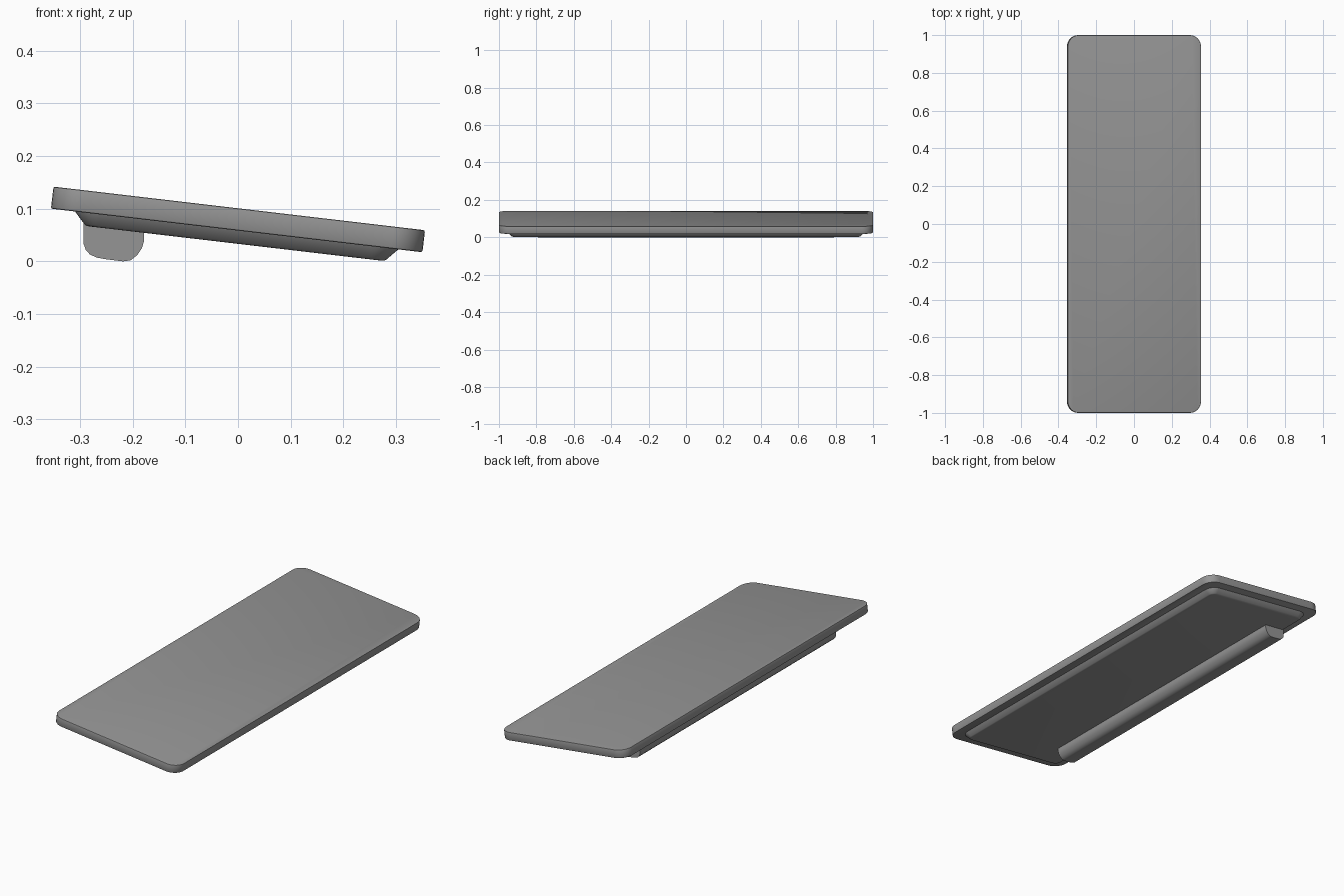
import bpy, bmesh, math
from mathutils import Matrix

cube = bpy.data.objects.get("Cube")
if cube:
    bpy.data.objects.remove(cube, do_unlink=True)

grey = bpy.data.materials.new("mid_grey")
grey.use_nodes = True
COLOR = (0.3, 0.3, 0.3, 1)
grey.diffuse_color = COLOR
grey.node_tree.nodes["Principled BSDF"].inputs["Base Color"].default_value = COLOR

TILT = math.radians(6.69)
PLACE = Matrix.Translation((0.0024, 0, 0.1005)) @ Matrix.Rotation(TILT, 4, 'Y')


def rounded_rect(hx, hy, r, steps=8):
    """Outline of a rounded rectangle, counter-clockwise."""
    pts = []
    for q, (sx, sy) in enumerate([(1, 1), (-1, 1), (-1, -1), (1, -1)]):
        for i in range(steps + 1):
            a = (q + i / steps) * math.pi / 2
            pts.append((sx * (hx - r) + r * math.cos(a), sy * (hy - r) + r * math.sin(a)))
    return pts


def loft(name, rings, matrix=None, angle=30):
    """Skin matching rings of 3D points and cap both ends."""
    bm = bmesh.new()
    loops = [[bm.verts.new(p) for p in ring] for ring in rings]
    n = len(loops[0])
    for a, b in zip(loops, loops[1:]):
        for i in range(n):
            j = (i + 1) % n
            bm.faces.new((a[i], a[j], b[j], b[i]))
    bm.faces.new(loops[0])
    bm.faces.new(loops[-1])
    bmesh.ops.recalc_face_normals(bm, faces=bm.faces)
    if matrix:
        bm.transform(matrix)
    mesh = bpy.data.meshes.new(name)
    bm.to_mesh(mesh)
    bm.free()
    mesh.materials.append(grey)
    obj = bpy.data.objects.new(name, mesh)
    bpy.context.collection.objects.link(obj)
    bpy.ops.object.select_all(action='DESELECT')
    obj.select_set(True)
    bpy.context.view_layer.objects.active = obj
    bpy.ops.object.shade_smooth_by_angle(angle=math.radians(angle))
    return obj


def slab(name, half_x, half_y, radius, layers):
    """Stack of inset rounded rectangles; each layer is (inset, depth)."""
    rings = [[(x, y, z) for x, y in rounded_rect(half_x - d, half_y - d, radius - d)]
             for d, z in layers]
    return loft(name, rings, PLACE)


# Tilted top plate with softly broken edges
slab("top_plate", 0.355, 1.0, 0.06,
     [(0.004, 0), (0.001, -0.001), (0, -0.004),
      (0, -0.039), (0.001, -0.041), (0.003, -0.042)])

# Tapered tray under the plate
slab("bottom_tray", 0.309, 0.954, 0.05,
     [(0, -0.04), (0.001, -0.043), (0.02, -0.0635), (0.024, -0.0662), (0.029, -0.067)])

# Long rounded foot that props up one side
profile = [(-0.293, 0.075), (-0.293, 0.033), (-0.289, 0.022), (-0.281, 0.013), (-0.267, 0.007),
           (-0.25, 0.004), (-0.218, 0.0), (-0.204, 0.002), (-0.191, 0.012), (-0.182, 0.026),
           (-0.178, 0.04), (-0.178, 0.065)]
loft("foot_bar", [[(x, y, z) for x, z in profile] for y in (-0.79, 0.79)], angle=40)
